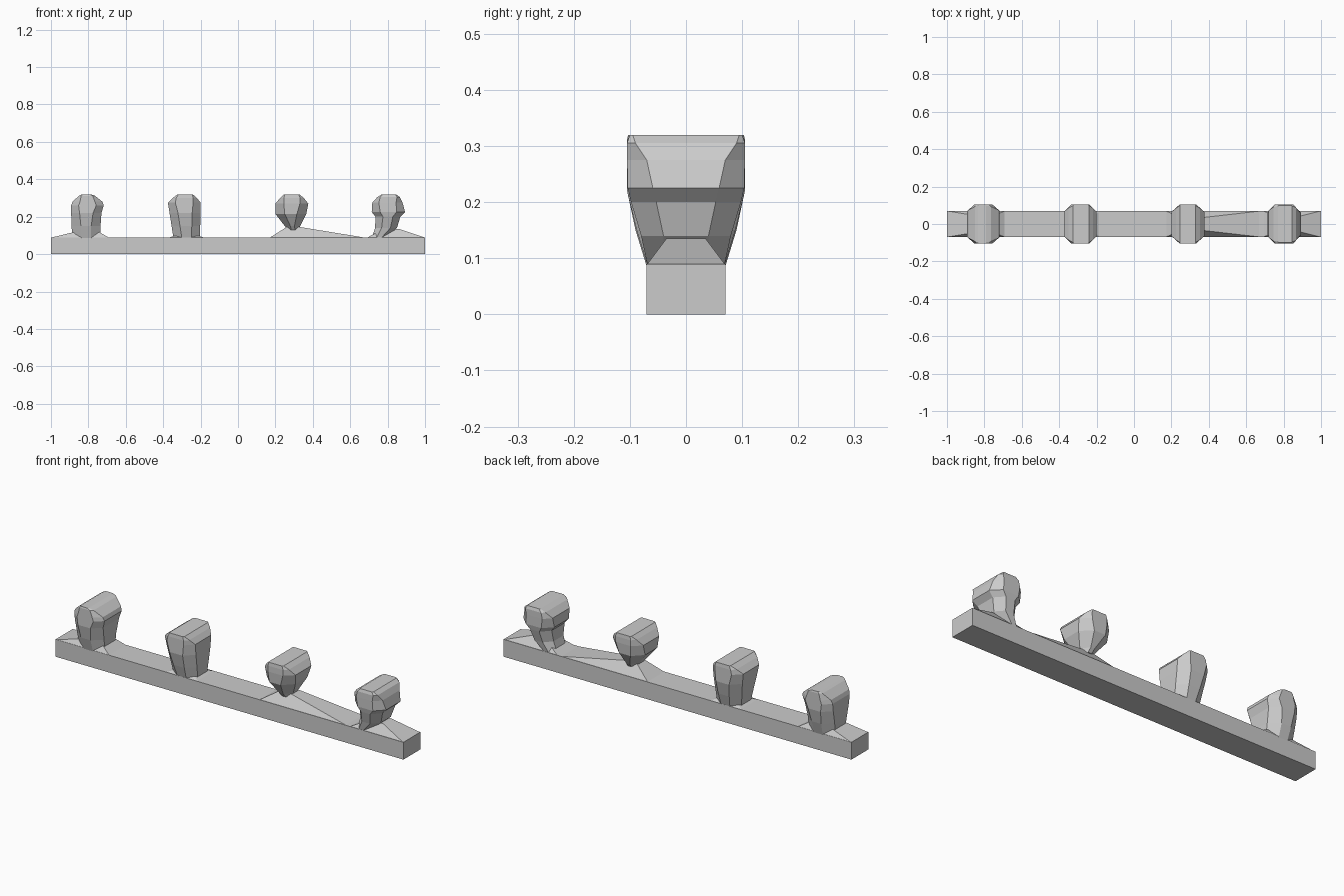
import bpy, bmesh


def finish(name, bm):
    bmesh.ops.recalc_face_normals(bm, faces=bm.faces[:])
    me = bpy.data.meshes.new(name)
    bm.to_mesh(me)
    bm.free()
    ob = bpy.data.objects.new(name, me)
    bpy.context.collection.objects.link(ob)
    return ob


def loft(name, rings):
    """Stack chamfered plan outlines: (z, x min, x max, half depth, x chamfer, y chamfer)."""
    bm = bmesh.new()
    loops = []
    for z, a, b, h, cx, cy in rings:
        plan = [(a + cx, -h), (b - cx, -h), (b, cy - h), (b, h - cy),
                (b - cx, h), (a + cx, h), (a, h - cy), (a, cy - h)]
        loops.append([bm.verts.new((x, y, z)) for x, y in plan])
    for lo, hi in zip(loops, loops[1:]):
        for i in range(8):
            j = (i + 1) % 8
            bm.faces.new((lo[i], lo[j], hi[j], hi[i]))
    bm.faces.new(loops[0][::-1])
    bm.faces.new(loops[-1])
    return finish(name, bm)


def mound(name, x0, x1, p0, p1, top, half):
    """Sloped fillet rising from the rail to a small crest."""
    bm = bmesh.new()
    for x, h, z in ((x0, .07, .088), (x1, .07, .088), (p0, half, top), (p1, half, top)):
        for s in (-1, 1):
            bm.verts.new((x, s * h, z))
    bmesh.ops.convex_hull(bm, input=bm.verts[:])
    return finish(name, bm)


# Rail
bm = bmesh.new()
bmesh.ops.create_cube(bm, size=1)
for v in bm.verts:
    v.co = (v.co.x * 2, v.co.y * .14, (v.co.z + .5) * .09)
finish("rail", bm)

# Fillets where the pegs meet the rail
mound("left_mound", -1, -.69, -.88, -.74, .117, .05)
mound("middle_mound", -.37, -.18, -.34, -.21, .098, .05)
mound("right_mound", .17, .68, .26, .33, .145, .03)
mound("end_mound", .69, 1, .78, .86, .135, .035)

# Four pegs, widening upward to blocky heads
loft("peg_far_left", [
    (.085, -.885, -.735, .07, .05, .03),
    (.15, -.89, -.735, .09, .05, .04),
    (.22, -.892, -.73, .105, .045, .04),
    (.26, -.892, -.718, .105, .04, .035),
    (.28, -.885, -.725, .105, .04, .03),
    (.312, -.85, -.765, .105, .012, .012),
    (.32, -.835, -.79, .103, .005, .005)])

loft("peg_left", [
    (.085, -.345, -.205, .068, .045, .03),
    (.15, -.355, -.202, .088, .045, .04),
    (.22, -.366, -.2, .105, .045, .045),
    (.275, -.375, -.2, .105, .04, .04),
    (.3, -.35, -.22, .105, .02, .02),
    (.318, -.325, -.24, .103, .005, .005)])

loft("peg_right", [
    (.13, .265, .325, .045, .02, .03),
    (.15, .25, .332, .06, .03, .04),
    (.215, .2, .365, .1, .05, .05),
    (.27, .2, .376, .105, .045, .04),
    (.3, .225, .352, .105, .02, .02),
    (.318, .245, .33, .103, .005, .005)])

loft("peg_far_right", [
    (.085, .715, .79, .068, .025, .03),
    (.14, .733, .85, .08, .035, .04),
    (.2, .735, .868, .098, .04, .045),
    (.225, .715, .893, .104, .045, .045),
    (.275, .718, .88, .105, .035, .035),
    (.305, .745, .865, .105, .015, .015),
    (.32, .77, .845, .1, .005, .005)])
